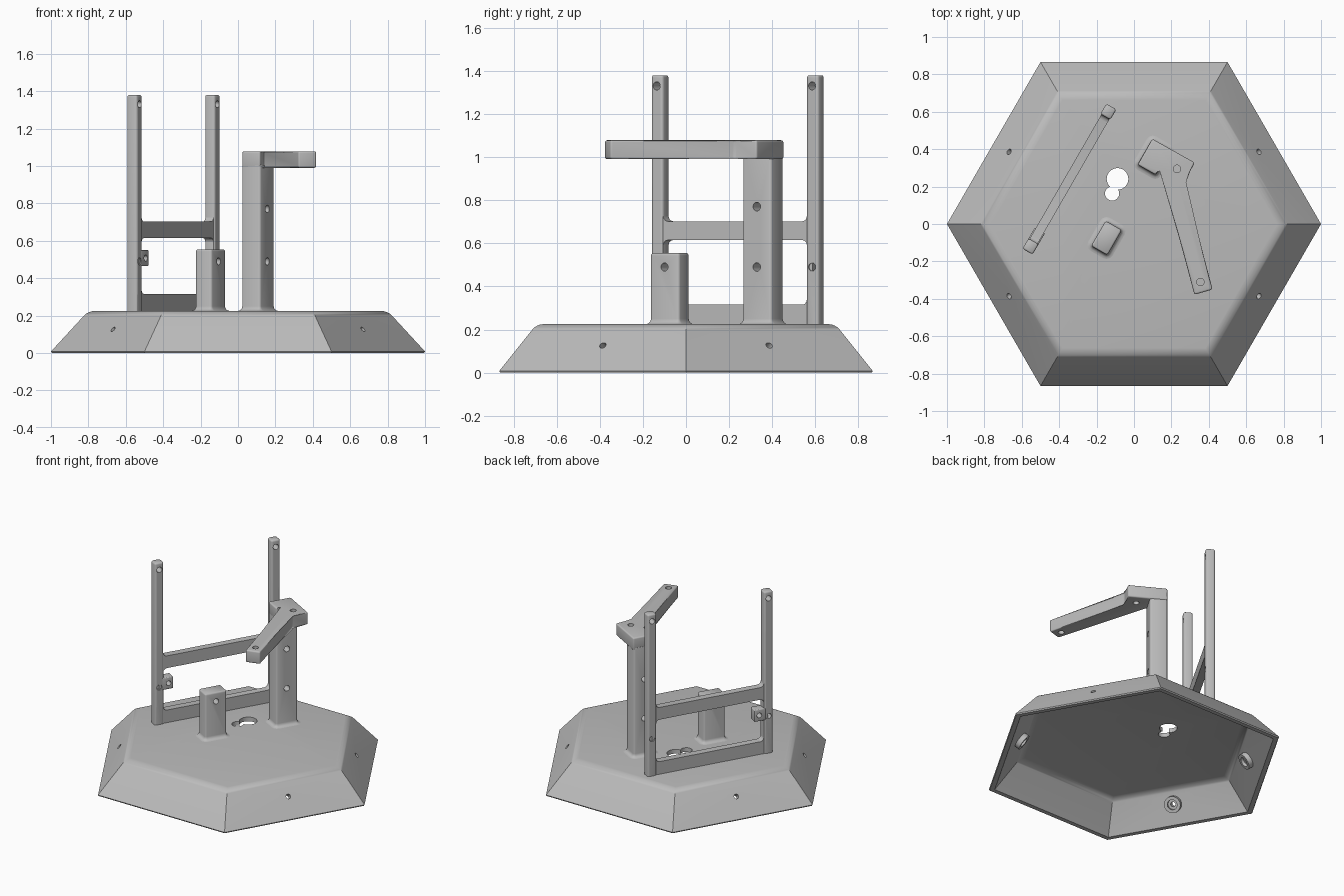
import bpy, bmesh
from math import sin, cos, pi, radians
from mathutils import Matrix, Vector

cube = bpy.data.objects.get("Cube")
if cube:
    bpy.data.objects.remove(cube, do_unlink=True)

grey = bpy.data.materials.new("matte grey")
grey.use_nodes = True
grey.diffuse_color = (0.5, 0.5, 0.5, 1)
next(n for n in grey.node_tree.nodes if n.type == 'BSDF_PRINCIPLED').inputs["Base Color"].default_value = (0.5, 0.5, 0.5, 1)

TURN = Matrix.Rotation(radians(-30), 4, 'Z')   # uprights are turned on the base
ACROSS = TURN @ Vector((1, 0, 0))
ALONG = TURN @ Vector((0, 1, 0))
TOP = 0.225                                    # height of the base


def loft(name, rings, matrix=Matrix(), bevel=0, bevel_rule=None):
    """Capped solid through a list of rings of points."""
    bm = bmesh.new()
    loops = [[bm.verts.new(p) for p in ring] for ring in rings]
    n = len(loops[0])
    for low, high in zip(loops, loops[1:]):
        for i in range(n):
            j = (i + 1) % n
            bm.faces.new((low[i], low[j], high[j], high[i]))
    bm.faces.new(loops[0][::-1])
    bm.faces.new(loops[-1])
    if bevel:
        edges = [e for e in bm.edges if not bevel_rule or bevel_rule(e)]
        bmesh.ops.bevel(bm, geom=edges, offset=bevel, segments=4, profile=0.5, affect='EDGES')
    bm.transform(matrix)
    bmesh.ops.recalc_face_normals(bm, faces=bm.faces)
    mesh = bpy.data.meshes.new(name)
    bm.to_mesh(mesh)
    bm.free()
    mesh.materials.append(grey)
    ob = bpy.data.objects.new(name, mesh)
    bpy.context.collection.objects.link(ob)
    return ob


def prism(name, points, z0, z1, **kw):
    return loft(name, [[(x, y, z) for x, y in points] for z in (z0, z1)], **kw)


def rounded(a, b, r, z):
    """Rounded rectangle with half sizes a and b."""
    ring = []
    for k, (sx, sy) in enumerate(((1, 1), (-1, 1), (-1, -1), (1, -1))):
        for s in range(4):
            t = (k + s / 3) * pi / 2
            ring.append((sx * (a - r) + r * cos(t), sy * (b - r) + r * sin(t), z))
    return ring


def post(name, place, a, b, top, flare=0.0, crown=0.012):
    """Rounded upright with a flared foot and softened top."""
    steps = [(flare, TOP - 0.015)]
    if flare:
        steps += [(flare * (1 - sin(t * pi / 8)), TOP + flare * (1 - cos(t * pi / 8))) for t in range(5)]
    steps += [(crown * (cos(t * pi / 8) - 1), top - crown + crown * sin(t * pi / 8)) for t in range(4)]
    rings = [rounded(a / 2 + o, b / 2 + o, 0.013 + o, z) for o, z in steps]
    return loft(name, rings, Matrix.Translation((*place, 0)) @ TURN)


def rod(start, end, r):
    """Cylinder between two points."""
    start, end = Vector(start), Vector(end)
    axis = end - start
    ring = [(r * cos(i * pi / 12), r * sin(i * pi / 12)) for i in range(24)]
    m = Matrix.Translation(start) @ Vector((0, 0, 1)).rotation_difference(axis).to_matrix().to_4x4()
    return prism("rod", ring, 0, axis.length, matrix=m)


def combine(ob, other, operation='DIFFERENCE'):
    """Apply a boolean and drop the helper."""
    mod = ob.modifiers.new("boolean", 'BOOLEAN')
    mod.object, mod.operation, mod.solver = other, operation, 'EXACT'
    bpy.context.view_layer.objects.active = ob
    bpy.ops.object.modifier_apply(modifier=mod.name)
    bpy.data.objects.remove(other, do_unlink=True)


def drill(ob, xy, z, r=0.019):
    """Hole across the upright."""
    c = Vector((*xy, z))
    combine(ob, rod(c - ACROSS * 0.2, c + ACROSS * 0.2, r))


def hexagon(r, z):
    return [(r * cos(i * pi / 3), r * sin(i * pi / 3), z) for i in range(6)]


# Hollow hexagonal base with a soft upper rim
def upper(limit):
    return lambda e: all(v.co.z > limit for v in e.verts)


base = loft("base", [hexagon(0.995, 0), hexagon(1, 0.008), hexagon(0.8, TOP)], bevel=0.03, bevel_rule=upper(0.1))
combine(base, loft("hollow", [hexagon(1.004, -0.05), hexagon(0.787, 0.195)], bevel=0.03, bevel_rule=upper(0.1)))

# Keyhole opening
for x, y, r in ((-0.088, 0.241, 0.058), (-0.117, 0.163, 0.038)):
    combine(base, rod((x, y, 0.1), (x, y, 0.3), r))

# Screw bosses and holes in the four side faces
for angle in (30, 150, 210, 330):
    a = radians(angle)
    normal = Vector((0.793 * cos(a), 0.793 * sin(a), 0.61))
    p = Vector((0.77 * cos(a), 0.77 * sin(a), 0.125))
    combine(base, rod(p - normal * 0.015, p - normal * 0.06, 0.055), 'UNION')
    combine(base, rod(p + normal * 0.1, p - normal * 0.2, 0.016))
    combine(base, rod(p - normal * 0.04, p - normal * 0.2, 0.033))

# Short post
stub = (-0.147, -0.075)
short_post = post("short_post", stub, 0.10, 0.155, 0.555, flare=0.025)
drill(short_post, stub, 0.49)

# Tall post with the bent arm on top
tall = (0.107, 0.357)
tall_post = post("tall_post", tall, 0.115, 0.155, 1.005, flare=0.025, crown=0.003)
for z in (0.49, 0.77):
    drill(tall_post, tall, z, 0.02)
outline = [(0.02, 0.317), (0.098, 0.455), (0.325, 0.328), (0.268, 0.225), (0.42, -0.35),
           (0.323, -0.378), (0.139, 0.315), (0.117, 0.262)]
arm = prism("bent_arm", outline, 0.99, 1.078, bevel=0.01)
for x, y in ((0.23, 0.295), (0.355, -0.31)):
    combine(arm, rod((x, y, 0.9), (x, y, 1.2), 0.02))

# Two slim frame posts
centre = Vector((-0.345, 0.24, 0))
HALF = 0.416
posts = []
for name, side in (("front_frame_post", -1), ("back_frame_post", 1)):
    c = (centre + ALONG * HALF * side).xy
    ob = post(name, c, 0.062, 0.064, 1.38)
    for z in (0.49, 1.33):
        drill(ob, c, z)
    posts.append(ob)

# Cross bars, cut from a panel by round-cornered windows
frame = Matrix.Translation(centre) @ TURN
bars = prism("frame_bars", [(-0.025, -HALF), (0.025, -HALF), (0.025, HALF), (-0.025, HALF)], 0.21, 0.725, matrix=frame)
side_on = Matrix.Rotation(pi / 2, 4, 'Y')
for low, high in ((0.315, 0.615), (0.702, 1.0)):
    window = [rounded((high - low) / 2, HALF - 0.031, 0.025, x) for x in (-0.1, 0.1)]
    combine(bars, loft("window", window, frame @ Matrix.Translation((0, 0, (low + high) / 2)) @ side_on))

# Small lug beside the front frame post
lug = prism("frame_lug", [(-0.031, -HALF + 0.02), (0.031, -HALF + 0.02), (0.031, -HALF + 0.1), (-0.031, -HALF + 0.1)],
            0.465, 0.55, matrix=frame, bevel=0.006)
drill(lug, (centre - ALONG * (HALF - 0.066)).xy, 0.507, 0.017)
combine(lug, rod(posts[0].matrix_world @ (centre - ALONG * HALF + Vector((0, 0, 0.49))) - ACROSS * 0.2,
                 centre - ALONG * HALF + Vector((0, 0, 0.49)) + ACROSS * 0.2, 0.019))

# Smooth shading with sharp edges kept
for ob in (base, short_post, tall_post, arm, bars, lug, *posts):
    bpy.ops.object.select_all(action='DESELECT')
    ob.select_set(True)
    bpy.context.view_layer.objects.active = ob
    bpy.ops.object.shade_smooth_by_angle(angle=radians(35))
